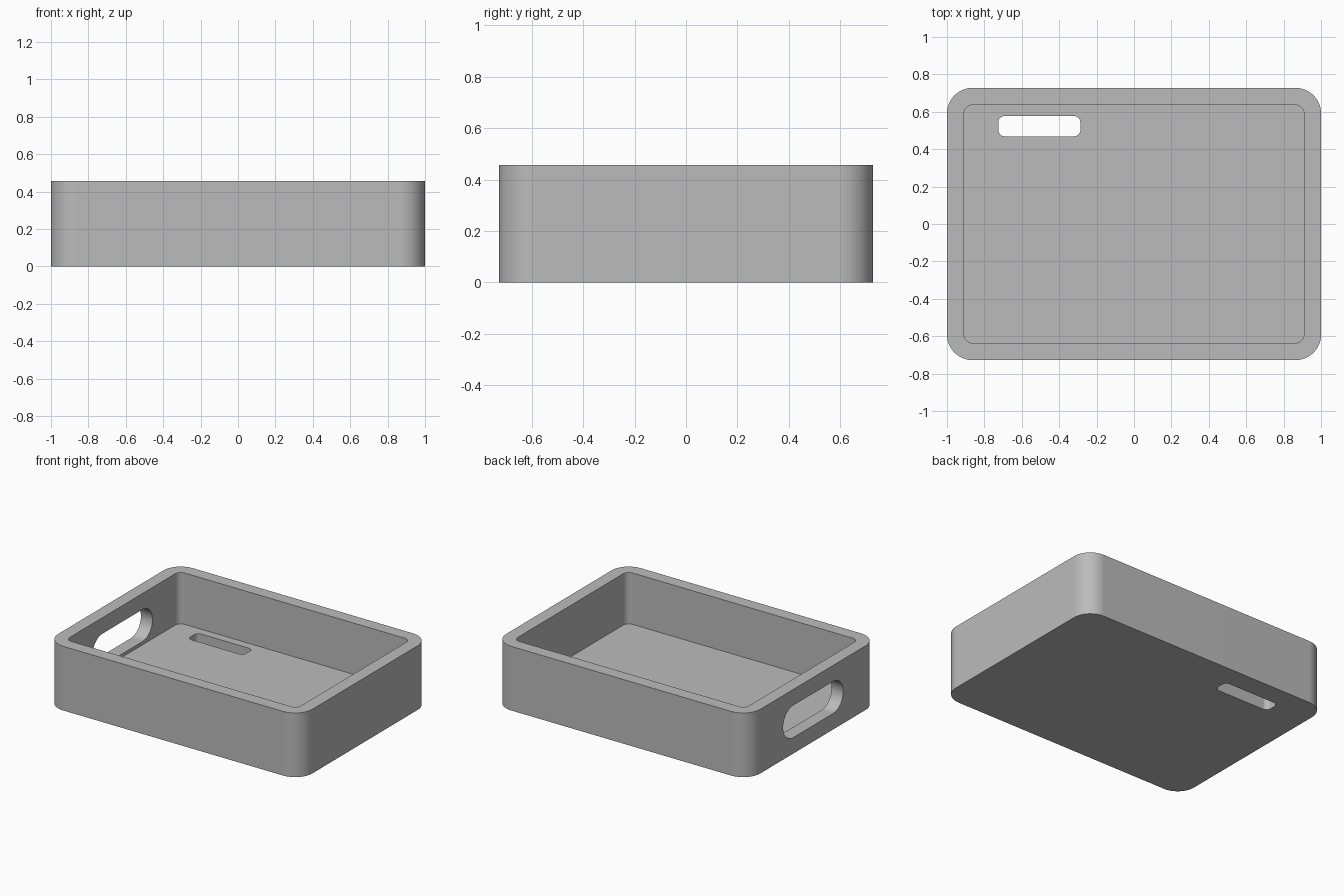
import bpy, bmesh, math
from mathutils import Matrix

if "Cube" in bpy.data.objects:
    bpy.data.objects.remove(bpy.data.objects["Cube"])

L, W, H = 2.0, 1.455, 0.456      # overall size
WALL, FLOOR = 0.091, 0.091       # wall and floor thickness


def rounded_prism(name, w, h, r, depth, matrix, steps=12):
    """Rounded rectangle (w by h, corner radius r) extruded upward by depth, then placed."""
    bm = bmesh.new()
    verts = []
    for i, (sx, sy) in enumerate(((1, 1), (-1, 1), (-1, -1), (1, -1))):
        for k in range(steps + 1):
            a = math.pi / 2 * (i + k / steps)
            verts.append(bm.verts.new((sx * (w / 2 - r) + r * math.cos(a),
                                       sy * (h / 2 - r) + r * math.sin(a), 0)))
    bmesh.ops.remove_doubles(bm, verts=verts, dist=1e-5)
    base = bm.faces.new(bm.verts[:])
    top = bmesh.ops.extrude_face_region(bm, geom=[base])["geom"]
    bmesh.ops.translate(bm, vec=(0, 0, depth),
                        verts=[v for v in top if isinstance(v, bmesh.types.BMVert)])
    bmesh.ops.recalc_face_normals(bm, faces=bm.faces[:])
    bm.transform(matrix)
    mesh = bpy.data.meshes.new(name)
    bm.to_mesh(mesh)
    bm.free()
    ob = bpy.data.objects.new(name, mesh)
    bpy.context.collection.objects.link(ob)
    return ob


# Solid tray body
tray = rounded_prism("tray", L, W, 0.136, H, Matrix())
grey = bpy.data.materials.new("grey")
grey.diffuse_color = (0.5, 0.5, 0.5, 1)
grey.use_nodes = True
grey.node_tree.nodes["Principled BSDF"].inputs["Base Color"].default_value = grey.diffuse_color
tray.data.materials.append(grey)

# Inner cavity, handle opening in the left wall, slot through the floor
sideways = Matrix(((0, 0, 1, 0), (1, 0, 0, 0), (0, 1, 0, 0), (0, 0, 0, 1)))
cutters = [
    rounded_prism("cavity_cutter", L - 2 * WALL, W - 2 * WALL, 0.046, H,
                  Matrix.Translation((0, 0, FLOOR))),
    rounded_prism("handle_cutter", 0.675, 0.228, 0.1135, 0.3,
                  Matrix.Translation((-1.15, 0, H / 2)) @ sideways),
    rounded_prism("slot_cutter", 0.438, 0.108, 0.033, 0.3,
                  Matrix.Translation((-0.506, 0.523, -0.1))),
]
bpy.context.view_layer.objects.active = tray
tray.select_set(True)
for c in cutters:
    mod = tray.modifiers.new(c.name, "BOOLEAN")
    mod.operation, mod.solver, mod.object = "DIFFERENCE", "EXACT", c
    bpy.ops.object.modifier_apply(modifier=mod.name)
    bpy.data.objects.remove(c)

# Smooth round corners, crisp edges, flat walls
bpy.ops.object.shade_smooth_by_angle(angle=math.radians(30))
weighted = tray.modifiers.new("flat_walls", "WEIGHTED_NORMAL")
weighted.keep_sharp = True
